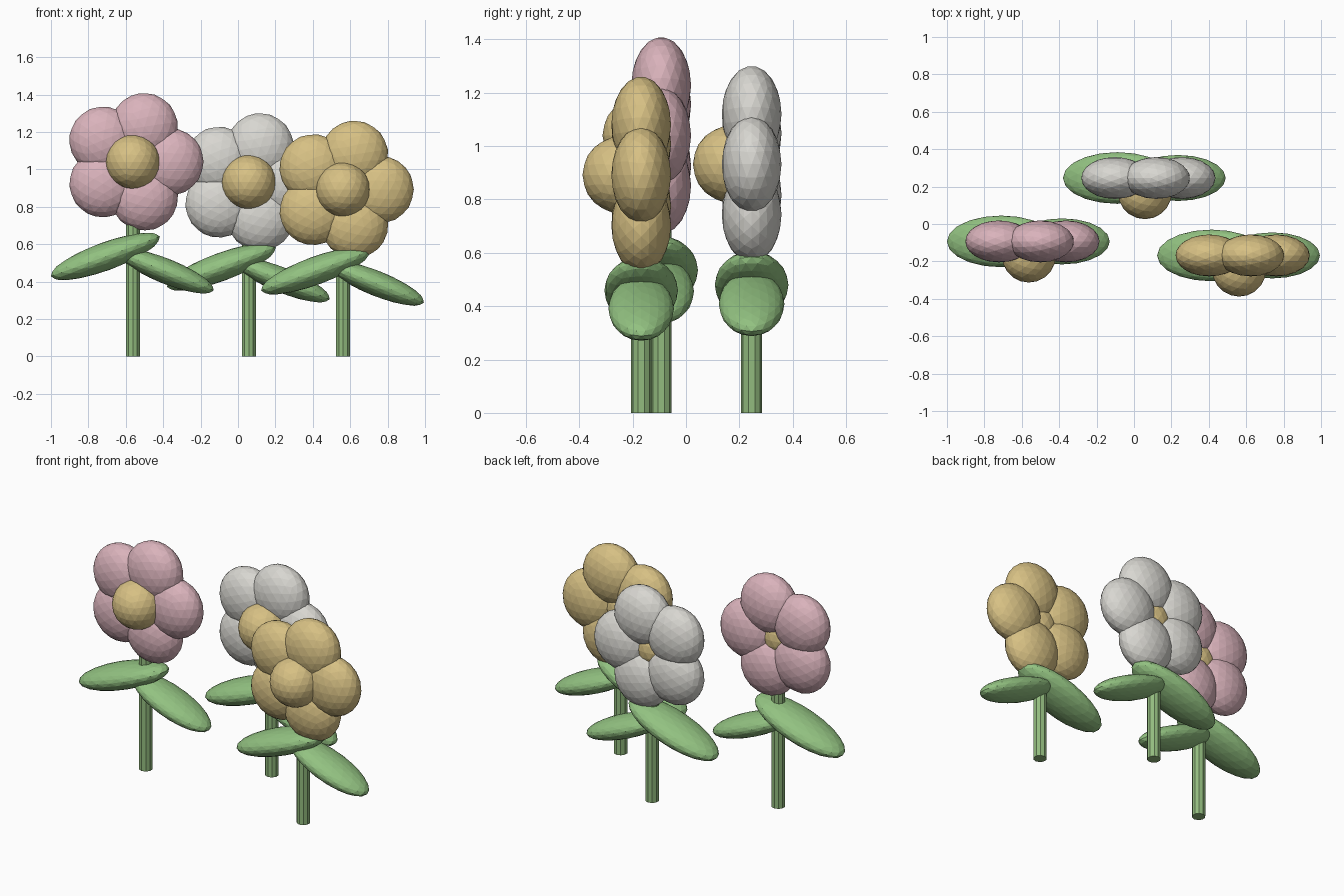
import bpy
import math

cube = bpy.data.objects.get("Cube")
if cube:
    bpy.data.objects.remove(cube, do_unlink=True)


def material(name, rgb):
    mat = bpy.data.materials.new(name)
    mat.use_nodes = True
    color = (*rgb, 1.0)
    mat.diffuse_color = color
    mat.node_tree.nodes["Principled BSDF"].inputs["Base Color"].default_value = color
    return mat


PINK = material("dusty_pink", (0.70, 0.45, 0.50))
WHITE = material("soft_white", (0.69, 0.68, 0.64))
GOLD = material("pale_gold", (0.68, 0.53, 0.23))
LEAF = material("leaf_green", (0.29, 0.54, 0.22))
STEM = material("stem_green", (0.29, 0.50, 0.21))


def finish(name, mat):
    obj = bpy.context.object
    obj.name = name
    obj.data.name = name
    obj.data.materials.append(mat)
    return obj


def ellipsoid(name, mat, location, radii, tilt=0.0):
    """Faceted ball, stretched and tilted about the y axis."""
    bpy.ops.mesh.primitive_ico_sphere_add(
        subdivisions=3, radius=1, location=location, rotation=(0, tilt, 0))
    obj = finish(name, mat)
    obj.scale = radii
    return obj


def flower(label, x, y, height, petal_mat):
    # Stem
    bpy.ops.mesh.primitive_cylinder_add(
        vertices=10, radius=0.039, depth=height, location=(x, y, height / 2))
    finish(label + "_stem", STEM)

    # Drooping leaves: the one on the right side is larger and higher
    ellipsoid(label + "_right_leaf", LEAF, (x - 0.147, y, 0.514 * height),
              (0.31, 0.138, 0.075), math.radians(-20))
    ellipsoid(label + "_left_leaf", LEAF, (x + 0.177, y, 0.438 * height),
              (0.275, 0.123, 0.067), math.radians(22))

    # Ring of five flattened petals
    for i in range(5):
        angle = math.tau * i / 5
        ellipsoid(f"{label}_petal_{i + 1}", petal_mat,
                  (x + 0.198 * math.cos(angle), y, height + 0.198 * math.sin(angle)),
                  (0.18, 0.112, 0.18), -angle)

    # Round flower centre, pushed forward
    ellipsoid(label + "_centre", GOLD, (x, y - 0.075, height), (0.145,) * 3)


flower("pink_flower", -0.562, -0.093, 1.04, PINK)
flower("white_flower", 0.058, 0.246, 0.932, WHITE)
flower("gold_flower", 0.562, -0.168, 0.892, GOLD)
